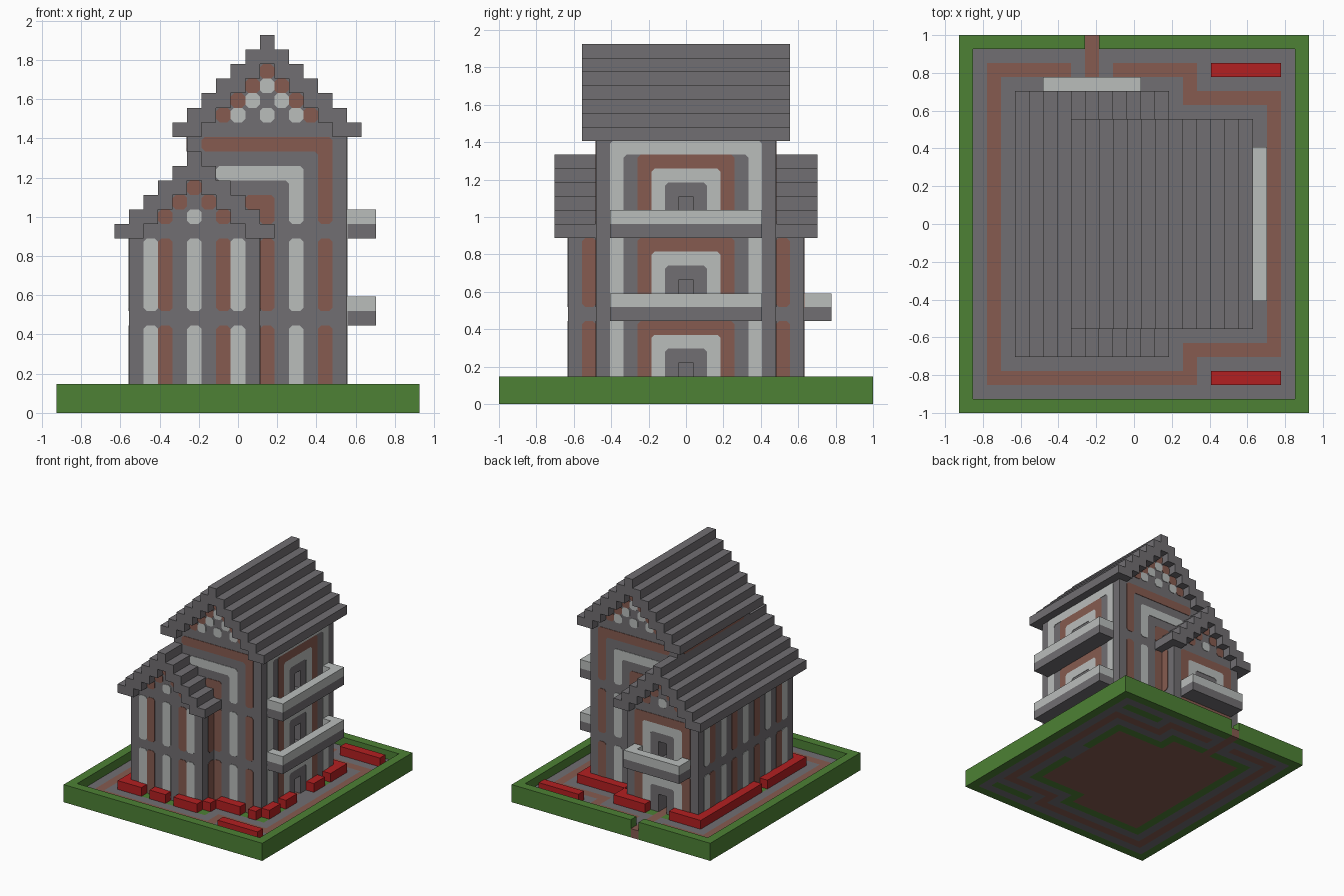
import bpy, bmesh, math

U = 2 / 27  # one block
cube = bpy.data.objects.get("Cube")
if cube:
    bpy.data.objects.remove(cube, do_unlink=True)


def material(name, *rgb):
    m = bpy.data.materials.new(name)
    m.use_nodes = True
    m.diffuse_color = (*rgb, 1)
    m.node_tree.nodes["Principled BSDF"].inputs["Base Color"].default_value = (*rgb, 1)
    return m


GREY = material("stone grey", .165, .158, .168)
LIGHT = material("pale grey", .49, .51, .50)
BROWN = material("brick brown", .24, .105, .08)
GREEN = material("hedge green", .075, .22, .035)
RED = material("flower red", .45, .014, .015)


def finish(name, bm, *mats):
    bmesh.ops.recalc_face_normals(bm, faces=bm.faces)
    bmesh.ops.scale(bm, vec=(U, U, U), verts=bm.verts)
    mesh = bpy.data.meshes.new(name)
    bm.to_mesh(mesh)
    bm.free()
    for m in mats:
        mesh.materials.append(m)
    ob = bpy.data.objects.new(name, mesh)
    bpy.context.collection.objects.link(ob)
    return ob


def prism(name, polys, axis, a, b, mat):
    """Extrude outlines along an axis from a to b."""
    bm = bmesh.new()
    put = {"x": lambda u, v, d: (d, u, v), "y": lambda u, v, d: (u, d, v)}[axis]
    for pts in polys:
        ends = [[bm.verts.new(put(u, v, d)) for u, v in pts] for d in (a, b)]
        for ring in ends:
            bm.faces.new(ring)
        for i in range(len(pts)):
            bm.faces.new((ends[0][i - 1], ends[0][i], ends[1][i], ends[1][i - 1]))
    return finish(name, bm, mat)


def rect(u0, u1, v0, v1):
    return [(u0, v0), (u0, v1), (u1, v1), (u1, v0)]


def box(name, x0, x1, y0, y1, z0, z1, mat):
    return prism(name, [rect(x0, x1, z0, z1)], "y", y0, y1, mat)


def stair(c, half, z, n):
    left = [(half - k, z + k + d) for k in range(n) for d in (0, 1)]
    return [(c - h, v) for h, v in left] + [(c + h, v) for h, v in reversed(left)]


def arch(c, r, z0, z1):
    return [(c - r, z0), (c - r, z1), (c + r, z1), (c + r, z0), (c + r - 1, z0),
            (c + r - 1, z1 - 1), (c - r + 1, z1 - 1), (c - r + 1, z0)]


def hook(x0, x1, z0, z1):
    return [(x0, z1 - 1), (x1 - 1, z1 - 1), (x1 - 1, z0), (x1, z0), (x1, z1), (x0, z1)]


def cell(x, z):
    return rect(x - .5, x + .5, z, z + 1)


def column(u, top=12):
    return [rect(u - .5, u + .5, 1, 6), rect(u - .5, u + .5, 7, top)]


def clip(pts, c=.22):
    """Cut every corner of an outline."""
    out = []
    for i, (u, v) in enumerate(pts):
        for pu, pv in (pts[i - 1], pts[(i + 1) % len(pts)]):
            d = math.hypot(pu - u, pv - v)
            out.append((u + (pu - u) * c / d, v + (pv - v) * c / d))
    return out


def paint(name, polys, axis, pos, mat):
    """Thin plates on a wall facing away from the middle."""
    side = math.copysign(.05, pos)
    prism(name, [clip(p) for p in polys], axis, pos - side, pos + side, mat)


# Ground slab with paths, beds and house floor coloured by position
def ground_colour(x, y):
    ay = abs(y)
    if -3.5 < x < -2.5 and y > 8.5:
        return 1
    if abs(x) > 11.5 or ay > 12.5:
        return 2
    if (-7.5 < x < 1.5 and ay < 8.5) or (-3.5 < x < 7.5 and ay < 6.5):
        return 1
    if (-8.5 < x < 2.5 and ay < 9.5) or (-3.5 < x < 8.5 and ay < 7.5):
        return 0 if x > 7.5 and ay < 1.5 else 2
    if 5.5 < x < 10.5 and 10.5 < ay < 11.5:
        return 2
    if -4.5 < x < -1.5 and y > 9.5:
        return 0
    back_band = (-10.5 < x < 4.5 and 10.5 < ay < 11.5)
    left_band = (-10.5 < x < -9.5 and ay < 11.5)
    step = (3.5 < x < 4.5 and 8.5 < ay < 11.5) or (3.5 < x < 10.5 and 8.5 < ay < 9.5)
    right_band = (9.5 < x < 10.5 and ay < 9.5)
    return int(back_band or left_band or step or right_band)


bm = bmesh.new()
bmesh.ops.create_grid(bm, x_segments=25, y_segments=27, size=.5)
bmesh.ops.scale(bm, vec=(25, 27, 1), verts=bm.verts)
ext = bmesh.ops.extrude_face_region(bm, geom=bm.faces[:], use_keep_orig=True)
bmesh.ops.translate(bm, vec=(0, 0, 1), verts=[v for v in ext["geom"] if isinstance(v, bmesh.types.BMVert)])
for f in bm.faces:
    p = f.calc_center_median()
    f.material_index = ground_colour(p.x, p.y)
finish("ground", bm, GREY, BROWN, GREEN)

# Hedge rim, open where the path leaves at the back
box("front_hedge", -12.5, 12.5, -13.5, -12.5, 1, 2, GREEN)
box("back_hedge_right", -12.5, -3.5, 12.5, 13.5, 1, 2, GREEN)
box("back_hedge_left", -2.5, 12.5, 12.5, 13.5, 1, 2, GREEN)
for side, s in (("left", 1), ("right", -1)):
    box(side + "_hedge", s * 11.5, s * 12.5, -12.5, 12.5, 1, 2, GREEN)

# Flower beds
for s in (-1, 1):
    box("corner_flowers", 5.5, 10.5, s * 10.5, s * 11.5, 1, 2, RED)
    box("nook_flowers", 1.5, 2.5, s * 7.5, s * 8.5, 1, 2, RED)
    for a, b in ((1.5, 3.5), (4.5, 6.5)):
        box("side_flowers", 7.5, 8.5, s * a, s * b, 1, 2, RED)
for a, b in ((-8.5, -5.5), (-4.5, -2.5), (-1.5, 1.5)):
    box("front_flowers", a, b, -9.5, -8.5, 1, 2, RED)
for a, b in ((2.5, 5.5), (6.5, 7.5)):
    box("front_flowers", a, b, -7.5, -6.5, 1, 2, RED)
box("back_flowers", 2.5, 8.5, 6.5, 7.5, 1, 2, RED)
box("back_flowers", -1.5, 2.5, 8.5, 9.5, 1, 2, RED)
box("back_flowers", -8.5, -4.5, 8.5, 9.5, 1, 2, RED)
box("wing_flowers", -8.5, -7.5, -1.5, 8.5, 1, 2, RED)
box("wing_flowers", -8.5, -7.5, -9.5, -2.5, 1, 2, RED)

# Walls, gables and stepped roofs
wing = box("wing_walls", -7.5, 1.5, -8.5, 8.5, 1, 12, GREY)
tall = box("tall_walls", -3.5, 7.5, -6.5, 6.5, 1, 19, GREY)
for name, c, half, z, n, depth in (("wing", -3, 5.5, 12, 6, 8.5), ("tall", 2, 6.5, 19, 7, 6.5)):
    inner = stair(c, half - 2, z, n - 2)
    prism(name + "_gable", [inner], "y", -depth, depth, GREY)
    prism(name + "_roof", [stair(c, half, z, n) + inner[::-1]], "y", -depth - 1, depth + 1, GREY)


def cut_door(wall, x0, x1, y0, y1, z):
    cutter = box("door_cutter", x0, x1, y0, y1, z, z + 2, GREY)
    cutter.hide_render = True
    mod = wall.modifiers.new("door", "BOOLEAN")
    mod.operation, mod.object, mod.solver = "DIFFERENCE", cutter, "EXACT"
    bpy.context.view_layer.objects.active = wall
    bpy.ops.object.modifier_apply(modifier=mod.name)
    bpy.data.objects.remove(cutter, do_unlink=True)


# Doors with framed surrounds on each floor
for z in (1, 7, 13):
    cut_door(tall, 6, 8, -.5, .5, z)
    paint("side_door_frame", [arch(0, 2.5, z - .3, z + 4)], "x", 7.5, LIGHT)
    paint("side_door_brick", [arch(0, 3.5, z - .3, z + 5)], "x", 7.5, BROWN)
    if z < 12:
        cut_door(wing, -3.5, -2.5, 7, 9, z)
        paint("back_door_frame", [arch(-3, 2.5, z - .3, z + 4)], "y", 8.5, LIGHT)
        paint("back_door_brick", [arch(-3, 3.5, z - .3, z + 5)], "y", 8.5, BROWN)
paint("side_outer_frame", [arch(0, 5.5, .7, 19)], "x", 7.5, LIGHT)

# Balconies: slab, outer rail and two end rails
for z in (6, 12):
    box("side_balcony_floor", 7.5, 9.5, -5.5, 5.5, z, z + 1, GREY)
    box("side_balcony_rail", 8.5, 9.5, -5.5, 5.5, z + 1, z + 2, LIGHT)
    for s in (-1, 1):
        box("side_balcony_end", 7.5, 8.5, s * 4.5, s * 5.5, z + 1, z + 2, LIGHT)
box("back_balcony_floor", -6.5, .5, 8.5, 10.5, 6, 7, GREY)
box("back_balcony_rail", -6.5, .5, 9.5, 10.5, 7, 8, LIGHT)
for x in (-6.5, -.5):
    box("back_balcony_end", x, x + 1, 8.5, 9.5, 7, 8, LIGHT)

# Wing facades
paint("wing_front_windows", sum((column(x) for x in (-6, -3, 0)), []), "y", -8.5, LIGHT)
paint("wing_front_brick", sum((column(x) for x in (-5, -1)), []), "y", -8.5, BROWN)
paint("wing_side_windows", sum((column(y) for y in (-7, -4, 0, 4, 7)), []), "x", -7.5, LIGHT)
paint("wing_side_brick", sum((column(y) for y in (-6, -2, 2, 6)), []), "x", -7.5, BROWN)
paint("wing_return_brick", column(-7) + column(7), "x", 1.5, BROWN)
paint("tall_upper_brick", [rect(-5.5, 5.5, 18, 19)], "x", -3.5, BROWN)

# Gable ornaments and tall facades, same on front and back
for s in (-1, 1):
    paint("wing_gable_brick", [cell(-3 + d * (2 - k), 13 + k) for k in range(3) for d in {1, -1 if k < 2 else 1}],
          "y", s * 8.5, BROWN)
    paint("wing_gable_window", [cell(-3, 13)], "y", s * 8.5, LIGHT)
    paint("tall_gable_brick", [cell(2 + d * (3 - k), 20 + k) for k in range(4) for d in {1, -1 if k < 3 else 1}],
          "y", s * 6.5, BROWN)
    paint("tall_gable_windows", [cell(2 + d, 20 + k) for d, k in ((-2, 0), (0, 0), (2, 0), (-1, 1), (1, 1), (0, 2))],
          "y", s * 6.5, LIGHT)
    paint("tall_windows", column(4) + [hook(-1.5, 4.5, 13, 17)], "y", s * 6.5, LIGHT)
    paint("tall_brick", column(2) + column(6) + [hook(.5, 2.5, 13, 15), hook(-2.5, 6.5, 13, 19)],
          "y", s * 6.5, BROWN)
